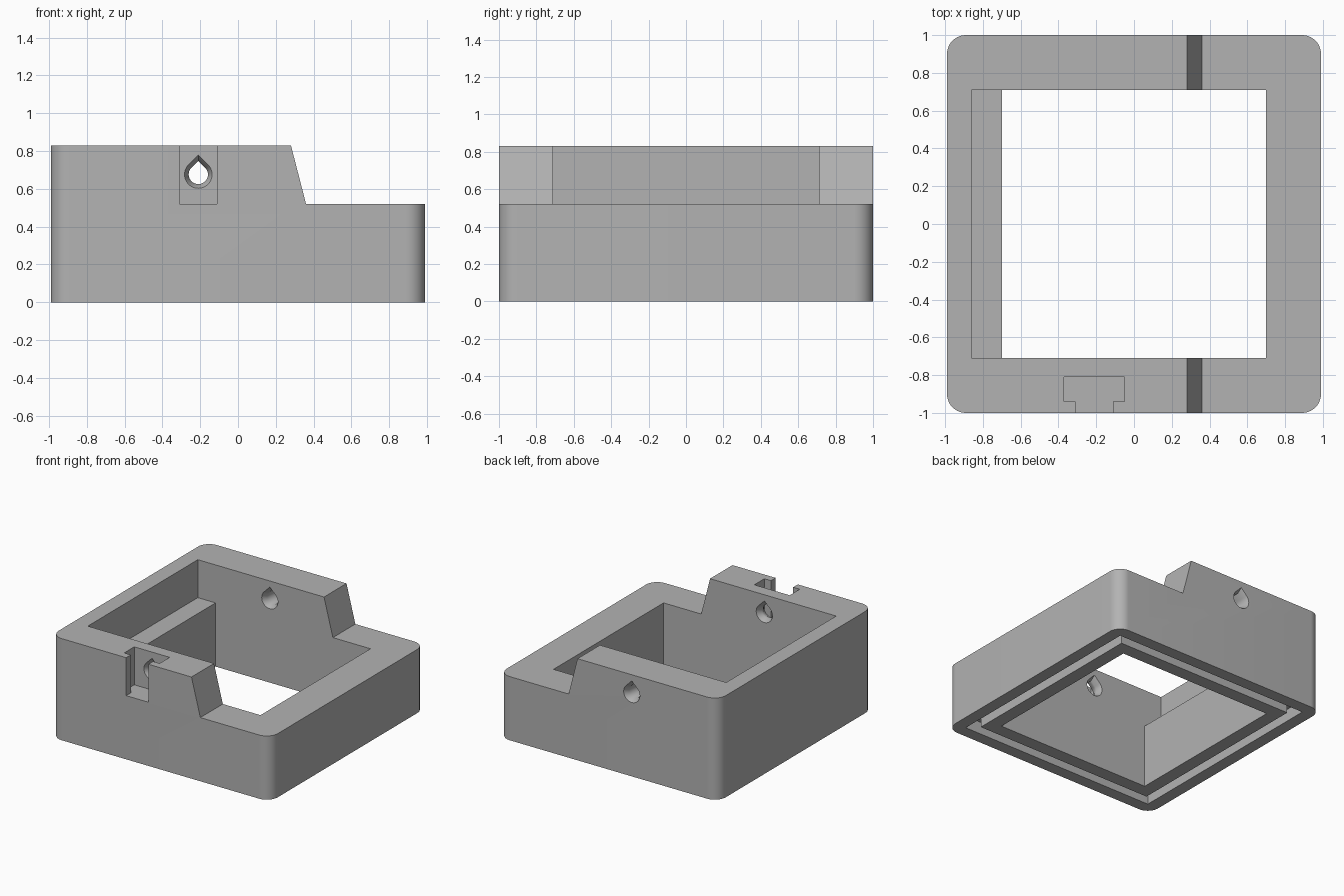
import bpy, bmesh, math
from mathutils import Vector

if "Cube" in bpy.data.objects:
    bpy.data.objects.remove(bpy.data.objects["Cube"])

grey = bpy.data.materials.new("plain grey")
grey.diffuse_color = (0.45, 0.45, 0.45, 1)
grey.use_nodes = True
grey.node_tree.nodes["Principled BSDF"].inputs["Base Color"].default_value = grey.diffuse_color


def loft(name, loops):
    """Closed solid through a list of matching point loops."""
    bm = bmesh.new()
    rings = [[bm.verts.new(p) for p in loop] for loop in loops]
    n = len(rings[0])
    for a, b in zip(rings, rings[1:]):
        for i in range(n):
            bm.faces.new((a[i], a[(i + 1) % n], b[(i + 1) % n], b[i]))
    bm.faces.new(rings[0])
    bm.faces.new(rings[-1])
    bmesh.ops.recalc_face_normals(bm, faces=bm.faces)
    mesh = bpy.data.meshes.new(name)
    bm.to_mesh(mesh)
    bm.free()
    ob = bpy.data.objects.new(name, mesh)
    bpy.context.collection.objects.link(ob)
    mesh.materials.append(grey)
    return ob


def prism(name, outline, z0, z1):
    return loft(name, [[(x, y, z) for x, y in outline] for z in (z0, z1)])


def box(name, x0, x1, y0, y1, z0, z1):
    return prism(name, [(x0, y0), (x1, y0), (x1, y1), (x0, y1)], z0, z1)


def cut(target, cutter):
    mod = target.modifiers.new("cut", 'BOOLEAN')
    mod.operation = 'DIFFERENCE'
    mod.solver = 'EXACT'
    mod.object = cutter
    bpy.context.view_layer.objects.active = target
    bpy.ops.object.modifier_apply(modifier=mod.name)
    bpy.data.objects.remove(cutter)


def teardrop(r, y, cx=-0.21, cz=0.676):
    """Round hole outline with a pointed roof."""
    arc = [math.radians(135 + 270 * i / 30) for i in range(31)]
    pts = [(cx + r * math.cos(a), y, cz + r * math.sin(a)) for a in arc]
    return pts + [(cx, y, cz + r * math.sqrt(2))]


# Outer body with rounded vertical corners
W, D, R, TOP, LOW = 0.99, 1.0, 0.1, 0.83, 0.52
outline = []
for k, (sx, sy) in enumerate([(1, 1), (-1, 1), (-1, -1), (1, -1)]):
    for i in range(13):
        a = math.radians(90 * k + 90 * i / 12)
        outline.append((sx * (W - R) + R * math.cos(a), sy * (D - R) + R * math.sin(a)))
body = prism("frame_body", outline, 0, TOP)

# Lowered right side with a sloped shoulder
step = [(0.36, LOW), (1.2, LOW), (1.2, 1.0), (0.2365, 1.0), (0.28, TOP)]
cut(body, loft("step_cutter", [[(x, y, z) for x, z in step] for y in (-1.2, 1.2)]))

# Through opening and the wider pocket that leaves a ledge on the left
cut(body, box("opening_cutter", -0.70, 0.70, -0.71, 0.71, -0.2, 1.2))
cut(body, box("ledge_cutter", -0.86, 0.5, -0.71, 0.71, LOW, 1.2))

# Groove around the underside
groove = box("groove_cutter", -0.89, 0.89, -0.90, 0.90, -0.1, 0.1)
cut(groove, box("groove_core", -0.81, 0.81, -0.82, 0.82, -0.3, 0.3))
cut(body, groove)

# T-shaped slot in the front wall
tee = [(-0.31, -1.2), (-0.11, -1.2), (-0.11, -0.94), (-0.05, -0.94),
       (-0.05, -0.81), (-0.37, -0.81), (-0.37, -0.94), (-0.31, -0.94)]
cut(body, prism("slot_cutter", tee, LOW, 1.2))

# Teardrop holes, flared at both faces of each wall
BIG, SMALL, FLARE = 0.073, 0.051, 0.04
for y0, y1 in ((-0.81, -0.71), (0.71, 1.0)):
    cut(body, loft("hole_cutter", [
        teardrop(BIG, y0 - 0.02), teardrop(BIG, y0), teardrop(SMALL, y0 + FLARE),
        teardrop(SMALL, y1 - FLARE), teardrop(BIG, y1), teardrop(BIG, y1 + 0.02)]))

# Smooth the round corners, keep the edges sharp
bpy.ops.object.select_all(action='DESELECT')
body.select_set(True)
bpy.context.view_layer.objects.active = body
bpy.ops.object.shade_smooth_by_angle(angle=math.radians(30))
